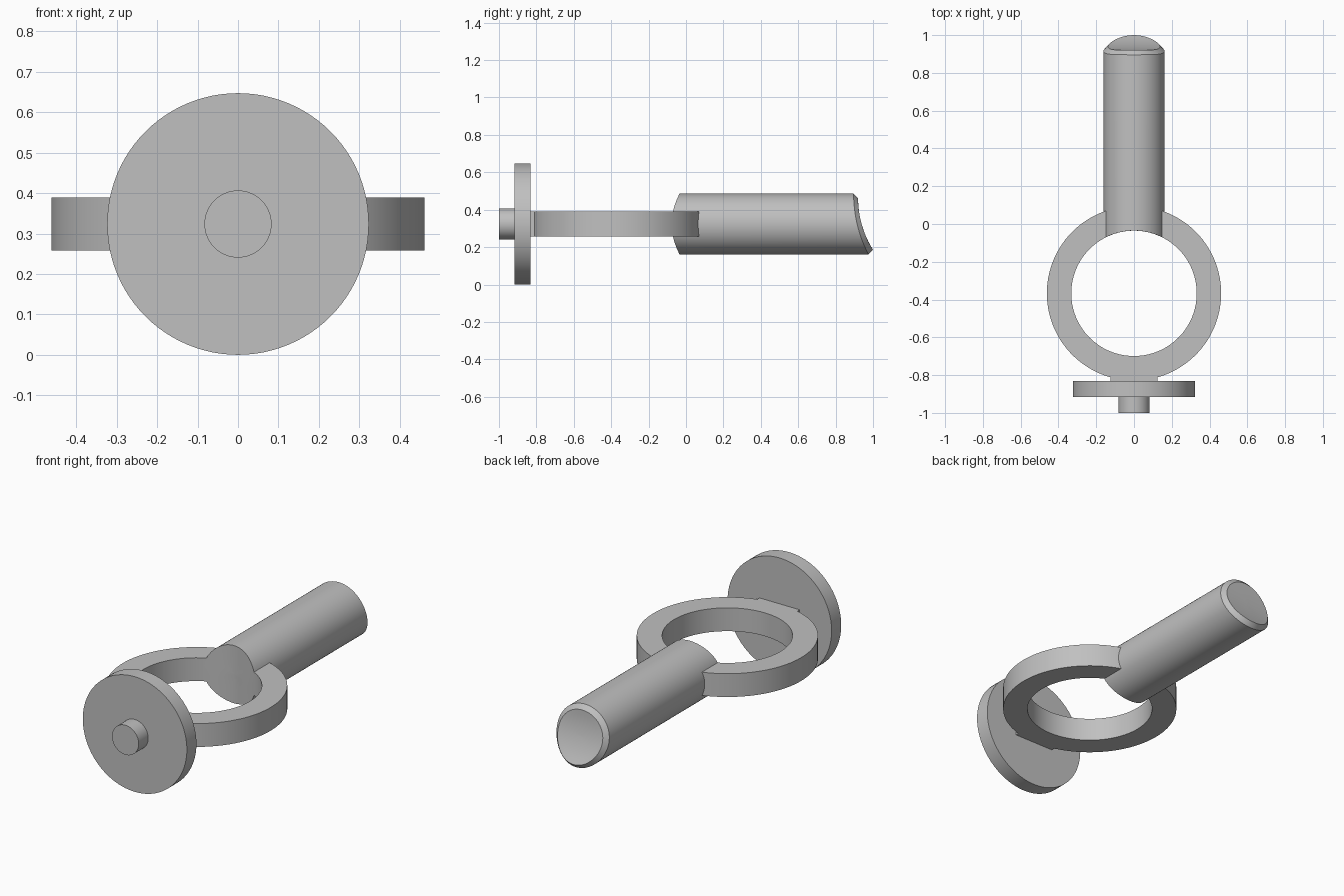
import bpy
import bmesh
import math

cube = bpy.data.objects.get("Cube")
if cube:
    bpy.data.objects.remove(cube, do_unlink=True)

AXIS_Z = 0.3235                      # height of the common axis
RING_Y, RING_IN, RING_OUT, RING_H = -0.367, 0.332, 0.4615, 0.0655
ROD_R, CHAMFER = 0.162, 0.024
SEG = 96

grey = bpy.data.materials.new("plain grey")
grey.use_nodes = True
colour = (0.527, 0.527, 0.527, 1.0)
grey.diffuse_color = colour
grey.node_tree.nodes["Principled BSDF"].inputs["Base Color"].default_value = colour


def finish(name, bm):
    """Turn a bmesh into a shaded object."""
    bmesh.ops.recalc_face_normals(bm, faces=bm.faces)
    mesh = bpy.data.meshes.new(name)
    bm.to_mesh(mesh)
    bm.free()
    mesh.materials.append(grey)
    obj = bpy.data.objects.new(name, mesh)
    bpy.context.collection.objects.link(obj)
    bpy.ops.object.select_all(action="DESELECT")
    obj.select_set(True)
    bpy.context.view_layer.objects.active = obj
    bpy.ops.object.shade_smooth_by_angle(angle=math.radians(25))
    return obj


def loft(name, sections, closed):
    """Skin a list of point loops, capping both ends."""
    bm = bmesh.new()
    loops = [[bm.verts.new(p) for p in s] for s in sections]
    for a, b in zip(loops, loops[1:]):
        n = len(a)
        for i in range(n):
            j = (i + 1) % n
            bm.faces.new((a[i], a[j], b[j], b[i]))
    if closed:
        for cap in (loops[0], loops[-1]):
            bm.faces.new(cap)
    return finish(name, bm)


def circle(radius, y_at):
    """Loop around the common axis; y is given by a function of x and z."""
    pts = []
    for i in range(SEG):
        a = 2 * math.pi * i / SEG
        x, z = radius * math.cos(a), AXIS_Z + radius * math.sin(a)
        pts.append((x, y_at(x, z), z))
    return pts


def disc(name, radius, y0, y1):
    return loft(name, [circle(radius, lambda x, z, y=y: y) for y in (y0, y1)], True)


# Flange and the small pin in front of it
disc("flange", 0.3235, -0.916, -0.831)
disc("front_pin", 0.083, -1.0, -0.915)

# Ring, left open where the rod passes through it
gap_in, gap_out = math.asin(0.148 / RING_IN), math.asin(0.148 / RING_OUT)
sections = []
for i in range(SEG + 1):
    t = i / SEG
    corners = []
    for radius, gap, levels in ((RING_IN, gap_in, (-1, 1)), (RING_OUT, gap_out, (1, -1))):
        a = gap + t * (2 * math.pi - 2 * gap)
        for s in levels:
            corners.append((radius * math.sin(a), RING_Y + radius * math.cos(a),
                            AXIS_Z + s * RING_H))
    sections.append(corners)
loft("ring", sections, True)

# Neck filling the space between ring and flange
neck_w = 0.125
half = math.asin(neck_w / RING_OUT)
outline = [(-neck_w, -0.831), (neck_w, -0.831)]
for i in range(17):
    a = half - 2 * half * i / 16
    outline.append((0.4605 * math.sin(a), RING_Y - 0.4605 * math.cos(a)))
loft("neck", [[(x, y, AXIS_Z + s * RING_H) for x, y in outline] for s in (-1, 1)], True)


# Rod: start follows the ring bore, end is a chamfered hollow scoop
def bore(x, z):
    return RING_Y + math.sqrt(RING_IN ** 2 - x ** 2)


def scoop(x, z):
    return 1.443 - math.sqrt(0.523 ** 2 - (z - 0.463) ** 2)


def rim(x, z):
    inner_z = AXIS_Z + (z - AXIS_Z) * (ROD_R - CHAMFER) / ROD_R
    return scoop(x, inner_z) - CHAMFER


steps = [0.02, 0.2, 0.4, 0.6, 0.8, 1.0]
end_r = ROD_R - CHAMFER
rod = [circle(ROD_R * k, bore) for k in steps]
rod.append(circle(ROD_R, rim))
rod += [circle(end_r * k, scoop) for k in reversed(steps)]
loft("rod", rod, True)
